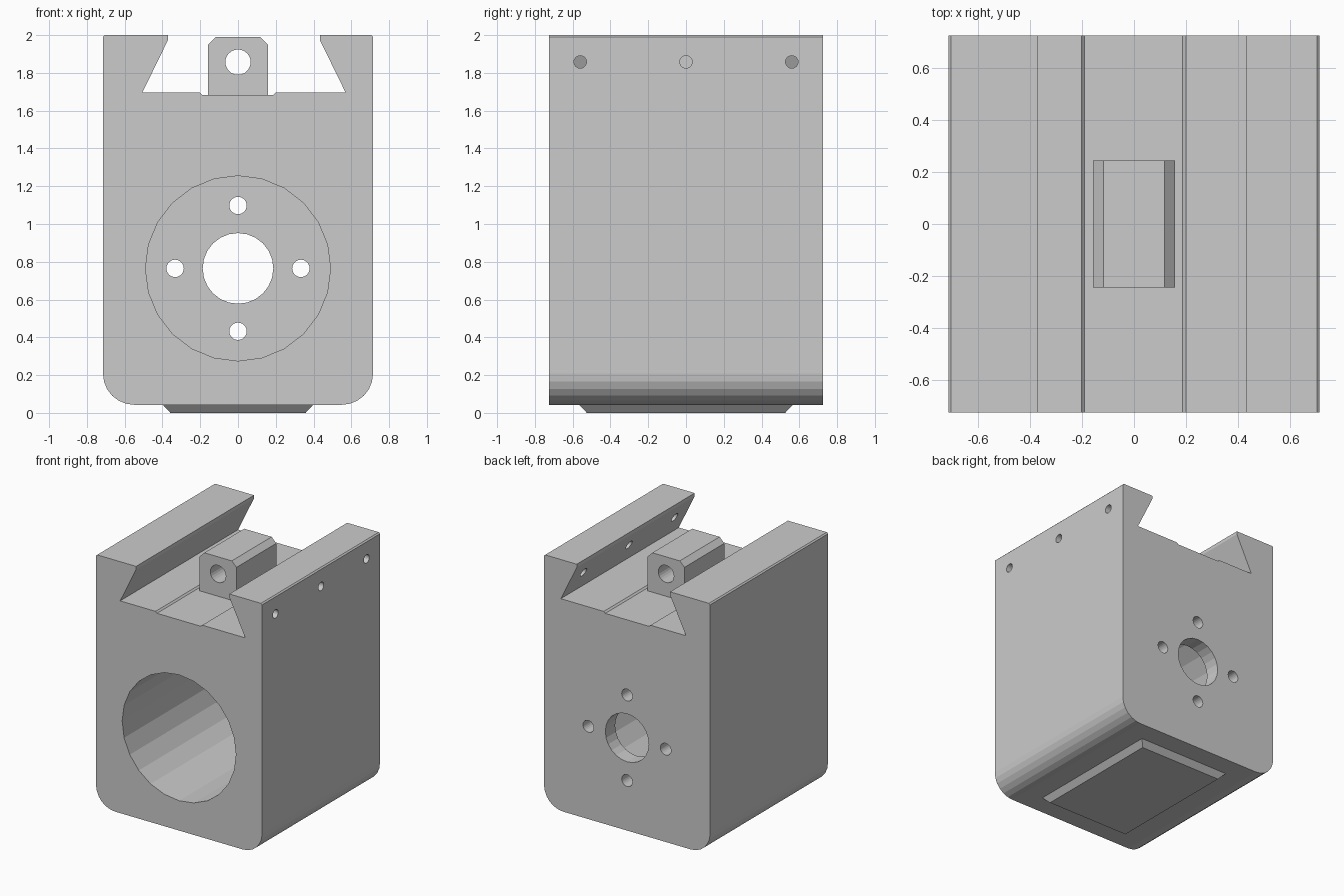
import bpy, bmesh
from math import sin, cos, pi, radians
from mathutils import Matrix

if "Cube" in bpy.data.objects:
    bpy.data.objects.remove(bpy.data.objects["Cube"])


def obj_from_bmesh(name, bm):
    bmesh.ops.recalc_face_normals(bm, faces=bm.faces)
    me = bpy.data.meshes.new(name)
    bm.to_mesh(me)
    bm.free()
    ob = bpy.data.objects.new(name, me)
    bpy.context.collection.objects.link(ob)
    return ob


def prism(name, profile, y0, y1):
    """Extrude an (x, z) profile along y."""
    bm = bmesh.new()
    face = bm.faces.new([bm.verts.new((x, y0, z)) for x, z in profile])
    ext = bmesh.ops.extrude_face_region(bm, geom=[face])
    verts = [g for g in ext["geom"] if isinstance(g, bmesh.types.BMVert)]
    bmesh.ops.translate(bm, verts=verts, vec=(0, y1 - y0, 0))
    return obj_from_bmesh(name, bm)


def rod(radius, center, length, axis="Y", sides=24):
    bm = bmesh.new()
    rot = Matrix.Rotation(radians(90), 4, "X" if axis == "Y" else "Y")
    bmesh.ops.create_cone(bm, cap_ends=True, segments=sides, radius1=radius,
                          radius2=radius, depth=length,
                          matrix=Matrix.Translation(center) @ rot)
    ob = obj_from_bmesh("cutter", bm)
    ob.hide_render = True
    return ob


def cut(target, cutters):
    bpy.context.view_layer.objects.active = target
    for c in cutters:
        mod = target.modifiers.new("cut", "BOOLEAN")
        mod.operation = "DIFFERENCE"
        mod.solver = "EXACT"
        mod.object = c
        bpy.ops.object.modifier_apply(modifier=mod.name)
        bpy.data.objects.remove(c, do_unlink=True)


# Housing outline: rounded bottom corners, dovetail slot with shallow groove
W, D, B, R = 0.715, 0.725, 0.043, 0.165


def corner(sign):
    pts = [(sign * (W - R + R * cos(a)), B + R - R * sin(a))
           for a in [i * pi / 12 for i in range(7)]]
    return pts


outline = corner(-1) + corner(1)[::-1] + [
    (W, 1.99), (W - 0.01, 2.0), (0.433, 2.0), (0.433, 1.975), (0.57, 1.695),
    (0.2, 1.695), (0.187, 1.683), (-0.19, 1.683), (-0.202, 1.695),
    (-0.507, 1.695), (-0.37, 1.975), (-0.37, 2.0), (-W + 0.01, 2.0), (-W, 1.99)]
housing = prism("housing", outline, -D, D)

# Motor pocket from the front, shaft hole and four screw holes in the back wall
CZ, WALL = 0.765, 0.12
pocket_len = 2 * D - WALL + 0.1
cutters = [rod(0.49, (0, D - WALL - pocket_len / 2, CZ), pocket_len),
           rod(0.187, (0, D, CZ), 0.6)]
for i in range(4):
    a = i * pi / 2
    cutters.append(rod(0.046, (0.333 * cos(a), D, CZ + 0.333 * sin(a)), 0.6))
# Clamp screw holes through the right rail
for y in (-0.56, 0, 0.56):
    cutters.append(rod(0.033, (0.65, y, 1.858), 0.6, axis="X"))
cut(housing, cutters)

# Lead screw nut block in the slot
nut = prism("nut_block", [(-0.158, 1.683), (0.158, 1.683), (0.158, 1.95),
                          (0.118, 1.99), (-0.118, 1.99), (-0.158, 1.95)],
            -0.245, 0.245)
cut(nut, [rod(0.067, (0, 0, 1.857), 0.8)])

# Chamfered pad under the housing
bm = bmesh.new()
bmesh.ops.create_cube(bm, size=1)
for v in bm.verts:
    top = v.co.z > 0
    hx, hy = (0.398, 0.565) if top else (0.358, 0.525)
    v.co = (hx if v.co.x > 0 else -hx, hy if v.co.y > 0 else -hy, B if top else 0)
obj_from_bmesh("base_pad", bm)
